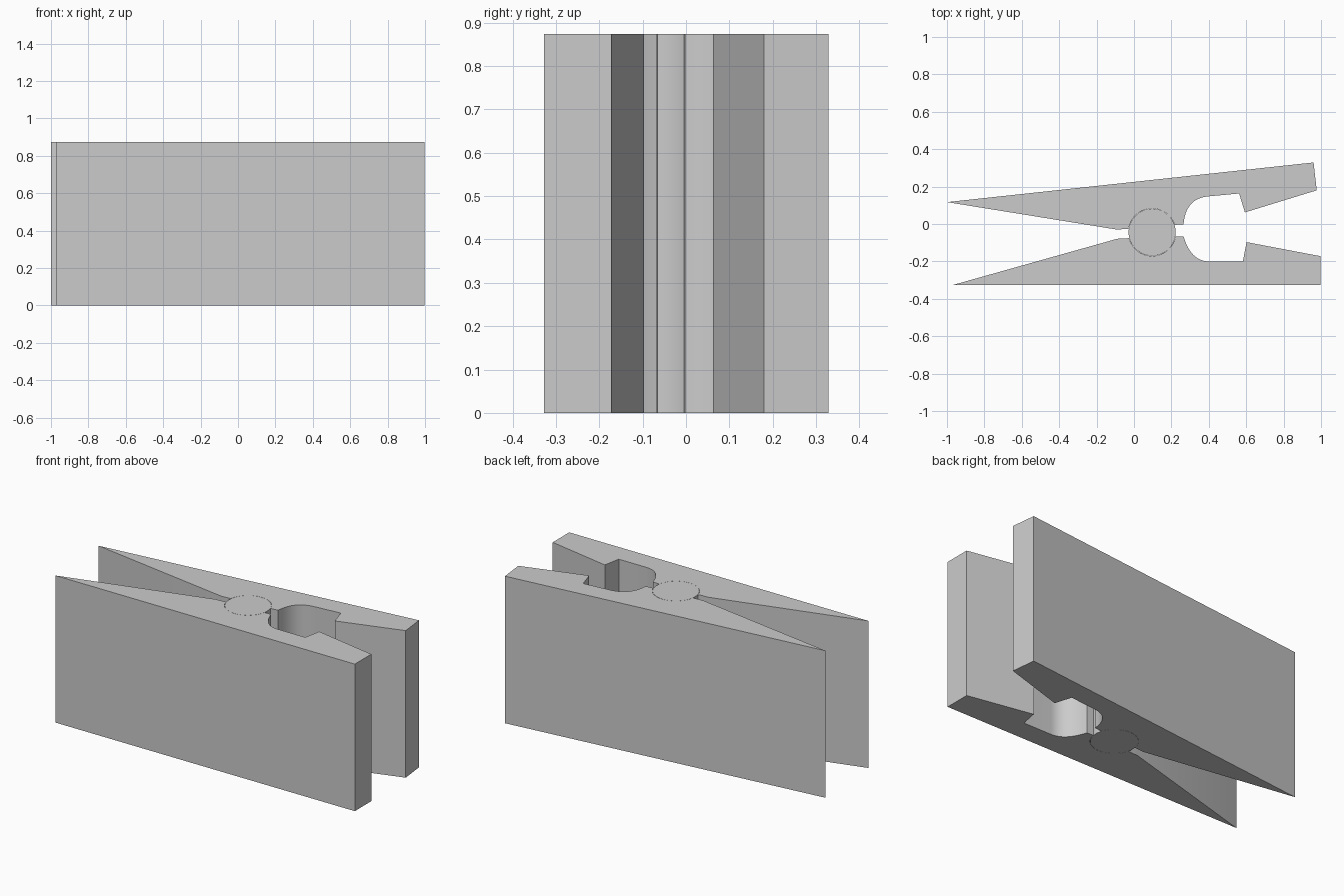
import bpy, bmesh
from math import sin, cos, radians
from mathutils import Vector

if "Cube" in bpy.data.objects:
    bpy.data.objects.remove(bpy.data.objects["Cube"], do_unlink=True)

HEIGHT = 0.874
HINGE = Vector((0.097, -0.044))
SOCKET_RADIUS = 0.127

grey = bpy.data.materials.new("plain grey")
grey.use_nodes = True
colour = (0.6, 0.6, 0.6, 1)
grey.diffuse_color = colour
grey.node_tree.nodes["Principled BSDF"].inputs["Base Color"].default_value = colour


def arc(start, end, radius, steps=24):
    """Points around the hinge axis, angles in degrees."""
    angles = [radians(start + (end - start) * i / steps) for i in range(steps + 1)]
    return [(HINGE.x + radius * cos(a), HINGE.y + radius * sin(a)) for a in angles]


def bend(a, control, b, steps=12):
    """Rounded corner between two points."""
    a, control, b = Vector(a), Vector(control), Vector(b)
    ts = [i / steps for i in range(steps + 1)]
    return [tuple(a * (1 - t) ** 2 + control * 2 * t * (1 - t) + b * t * t) for t in ts]


def extrude(name, outline, z0, z1):
    """Prism from a plan outline."""
    bm = bmesh.new()
    base = bm.faces.new([bm.verts.new((x, y, z0)) for x, y in outline])
    result = bmesh.ops.extrude_face_region(bm, geom=[base])
    top = [v for v in result["geom"] if isinstance(v, bmesh.types.BMVert)]
    bmesh.ops.translate(bm, vec=(0, 0, z1 - z0), verts=top)
    bmesh.ops.recalc_face_normals(bm, faces=bm.faces)
    mesh = bpy.data.meshes.new(name)
    bm.to_mesh(mesh)
    bm.free()
    mesh.materials.append(grey)
    obj = bpy.data.objects.new(name, mesh)
    bpy.context.collection.objects.link(obj)
    bpy.ops.object.select_all(action="DESELECT")
    obj.select_set(True)
    bpy.context.view_layer.objects.active = obj
    bpy.ops.object.shade_smooth_by_angle(angle=radians(25))
    return obj


# Back arm: tapered handle, hinge socket, rounded pocket, angled jaw
back_outline = [(-1, 0.117), (-0.09, -0.03), (-0.04, -0.026)]
back_outline += arc(172, 18, SOCKET_RADIUS)
back_outline += bend((0.265, -0.002), (0.275, 0.138), (0.4, 0.148))
back_outline += [(0.562, 0.163), (0.593, 0.062), (0.977, 0.18), (0.96, 0.329)]
extrude("back_arm", back_outline, 0, HEIGHT)

# Front arm: the same parts with a straight outer face
front_outline = [(-0.972, -0.327), (-0.09, -0.079), (-0.04, -0.077)]
front_outline += arc(194, 350, SOCKET_RADIUS)
front_outline += bend((0.265, -0.067), (0.305, -0.2), (0.4, -0.2))
front_outline += [(0.582, -0.2), (0.602, -0.097), (0.997, -0.172), (0.997, -0.327)]
extrude("front_arm", front_outline, 0, HEIGHT)

# Interleaved hinge knuckles, alternating between the two arms
BANDS = 4
for i in range(BANDS):
    side = "front" if i % 2 else "back"
    extrude(f"{side}_hinge_knuckle_{i // 2 + 1}", arc(0, 352.5, SOCKET_RADIUS - 0.001, 47),
            HEIGHT * i / BANDS, HEIGHT * (i + 1) / BANDS)
